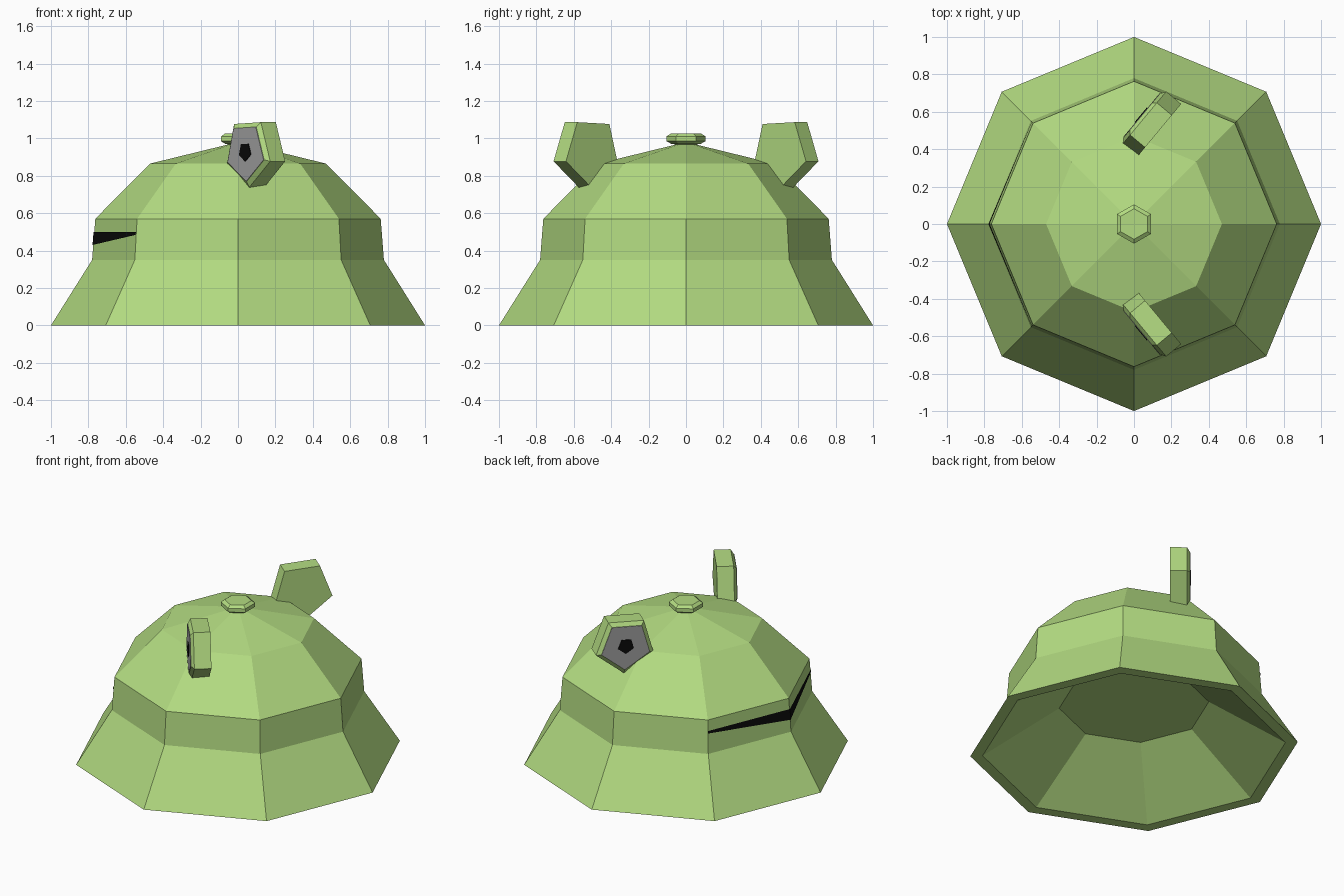
import bpy, bmesh
from math import cos, sin, pi, radians
from mathutils import Matrix, Vector

if "Cube" in bpy.data.objects:
    bpy.data.objects.remove(bpy.data.objects["Cube"])


def material(name, rgb):
    m = bpy.data.materials.new(name)
    m.diffuse_color = (*rgb, 1)
    m.use_nodes = True
    m.node_tree.nodes["Principled BSDF"].inputs["Base Color"].default_value = m.diffuse_color
    return m


GREEN = material("green", (0.45, 0.71, 0.22))
GREY = material("grey", (0.36, 0.36, 0.36))
BLACK = material("black", (0.003, 0.003, 0.003))


def finish(name, bm, mat):
    mesh = bpy.data.meshes.new(name)
    bm.to_mesh(mesh)
    bm.free()
    mesh.materials.append(mat)
    ob = bpy.data.objects.new(name, mesh)
    bpy.context.collection.objects.link(ob)
    return ob


def lathe(name, profile, sides, phase, mat, matrix=Matrix()):
    """Low-poly solid of revolution; profile is (radius, height) from axis to axis."""
    bm = bmesh.new()
    rings = []
    for r, z in profile:
        if r == 0:
            rings.append([bm.verts.new((0, 0, z))] * sides)
        else:
            rings.append([bm.verts.new((r * cos(phase + 2 * pi * i / sides),
                                        r * sin(phase + 2 * pi * i / sides), z))
                          for i in range(sides)])
    for a, b in zip(rings, rings[1:]):
        for i in range(sides):
            j = (i + 1) % sides
            bm.faces.new(dict.fromkeys((a[i], a[j], b[j], b[i])))
    bm.transform(matrix)
    bmesh.ops.recalc_face_normals(bm, faces=bm.faces)
    return finish(name, bm, mat)


# Eight-sided dome with flared skirt and hollow underside
lathe("helmet_dome", [(0, 0.31), (0.457, 0.31), (0.925, 0), (1, 0), (0.78, 0.35),
                      (0.763, 0.57), (0.47, 0.865), (0, 0.98)], 8, 0, GREEN)

# Six-sided knob on top
lathe("top_knob", [(0, 0.96), (0.078, 0.97), (0.105, 0.985), (0.105, 1.01),
                   (0.082, 1.025), (0, 1.025)], 6, pi / 2, GREEN)

# Pentagonal ears, mirrored across y, with grey plate and black centre
place = Matrix(((-0.64, 0, -0.77, 0.095),
                (-0.77, 0, 0.64, 0.534),
                (0, 1, 0, 0.928),
                (0, 0, 0, 1))) @ Matrix.Rotation(radians(-2.5), 4, 'Z')
mirror = Matrix.Scale(-1, 4, Vector((0, 1, 0)))
for side, m in (("back", place), ("front", mirror @ place)):
    lathe(side + "_ear", [(0, -0.052), (0.19, -0.052), (0.19, 0.052),
                          (0.16, 0.07), (0, 0.07)], 5, -pi / 2, GREEN, m)
    lathe(side + "_ear_plate", [(0, 0.065), (0.159, 0.065), (0.159, 0.073),
                                (0, 0.073)], 5, -pi / 2, GREY, m)
    lathe(side + "_ear_centre", [(0, 0.07), (0.052, 0.07), (0.052, 0.077),
                                 (0, 0.077)], 5, -pi / 2, BLACK, m)

# V-shaped dark visor slit, lying on the two facets that meet at -x
bm = bmesh.new()


def slit_point(angle, z):
    r = 0.78 - 0.017 * (z - 0.35) / 0.22 + 0.004
    return bm.verts.new((r * cos(angle), r * sin(angle), z))


mid_top, mid_low = slit_point(pi, 0.5), slit_point(pi, 0.43)
for s in (1, -1):
    a = pi - s * pi / 4
    quad = [mid_top, mid_low, slit_point(a, 0.484), slit_point(a, 0.5)]
    bm.faces.new(quad if s < 0 else quad[::-1])
finish("visor_slit", bm, BLACK)
